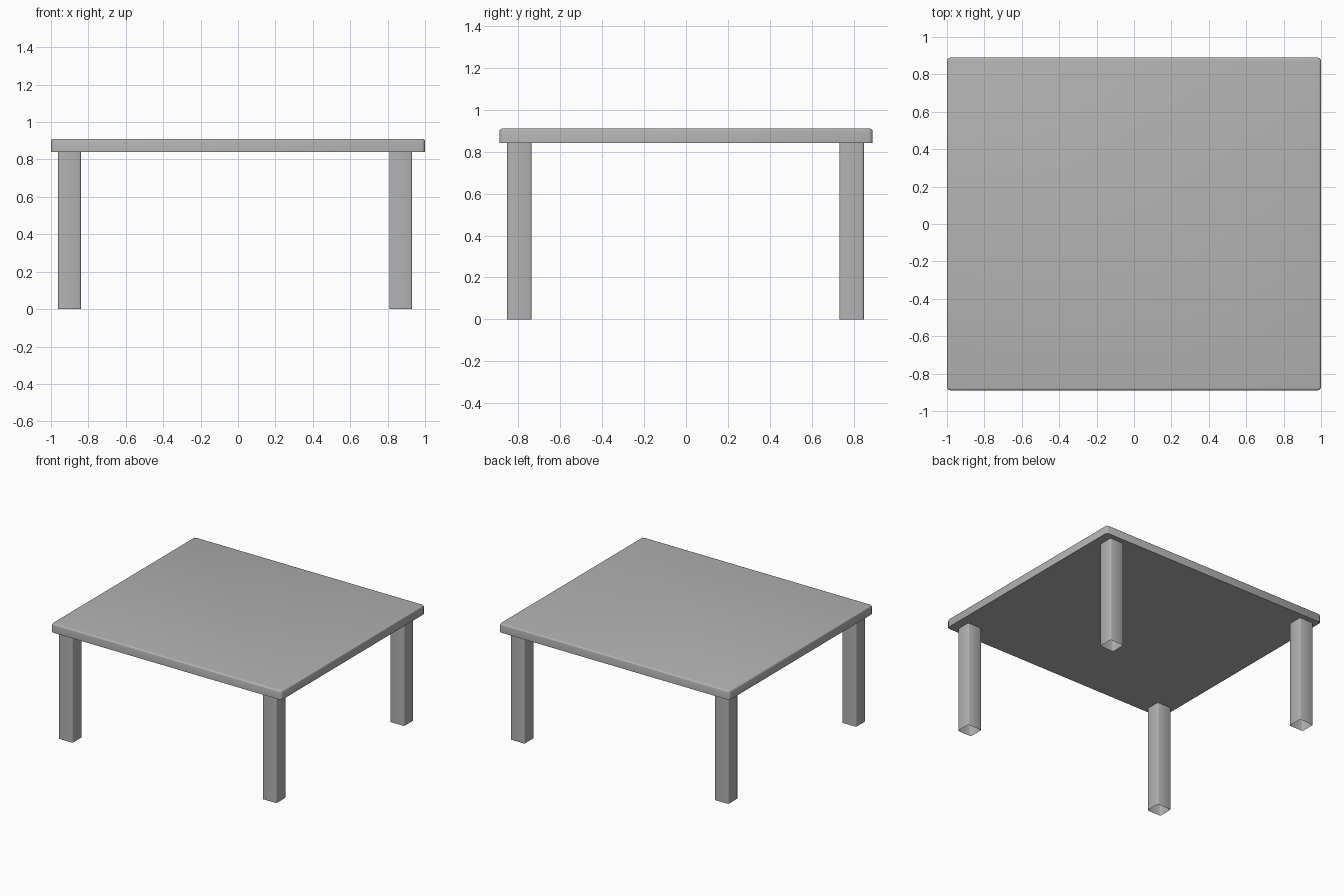
import bpy, bmesh

if "Cube" in bpy.data.objects:
    bpy.data.objects.remove(bpy.data.objects["Cube"])

# Dark grey finish shared by all parts
finish = bpy.data.materials.new("dark_grey")
finish.diffuse_color = (0.45, 0.45, 0.45, 1)
finish.use_nodes = True
finish.node_tree.nodes["Principled BSDF"].inputs["Base Color"].default_value = finish.diffuse_color


def block(name, center, size, vertical, top=0.0, hollow=False):
    """Box with bevelled vertical edges, optional rounded top rim, optional open ends."""
    bm = bmesh.new()
    bmesh.ops.create_cube(bm, size=1)
    bmesh.ops.scale(bm, vec=size, verts=bm.verts)
    bmesh.ops.translate(bm, vec=center, verts=bm.verts)
    upright = [e for e in bm.edges if abs(e.verts[0].co.z - e.verts[1].co.z) > 0.01]
    bmesh.ops.bevel(bm, geom=upright, offset=vertical, segments=2, profile=0.5, affect='EDGES')
    bm.normal_update()
    if top:
        rim = [e for e in bm.edges
               if all(v.co.z > center[2] for v in e.verts)
               and any(abs(f.normal.z) < 0.5 for f in e.link_faces)
               and any(f.normal.z > 0.5 for f in e.link_faces)]
        bmesh.ops.bevel(bm, geom=rim, offset=top, segments=3, profile=0.5, affect='EDGES')
        bm.normal_update()
    if hollow:
        ends = [f for f in bm.faces if abs(f.normal.z) > 0.9]
        bmesh.ops.delete(bm, geom=ends, context='FACES_ONLY')
    mesh = bpy.data.meshes.new(name)
    bm.to_mesh(mesh)
    bm.free()
    mesh.materials.append(finish)
    ob = bpy.data.objects.new(name, mesh)
    bpy.context.collection.objects.link(ob)
    bpy.ops.object.select_all(action='DESELECT')
    ob.select_set(True)
    bpy.context.view_layer.objects.active = ob
    bpy.ops.object.shade_smooth_by_angle(angle=0.85)
    return ob


# Table top: flat underside, softened upper rim
block("table_top", (0, 0, 0.8755), (2.0, 1.78, 0.069), 0.018, top=0.012)

# Four hollow legs, open at the floor, set slightly off centre
for side, x in (("left", -0.901), ("right", 0.87)):
    for end, y in (("front", -0.795), ("back", 0.79)):
        block(f"{end}_{side}_leg", (x, y, 0.4205), (0.122, 0.116, 0.841), 0.008, hollow=True)
